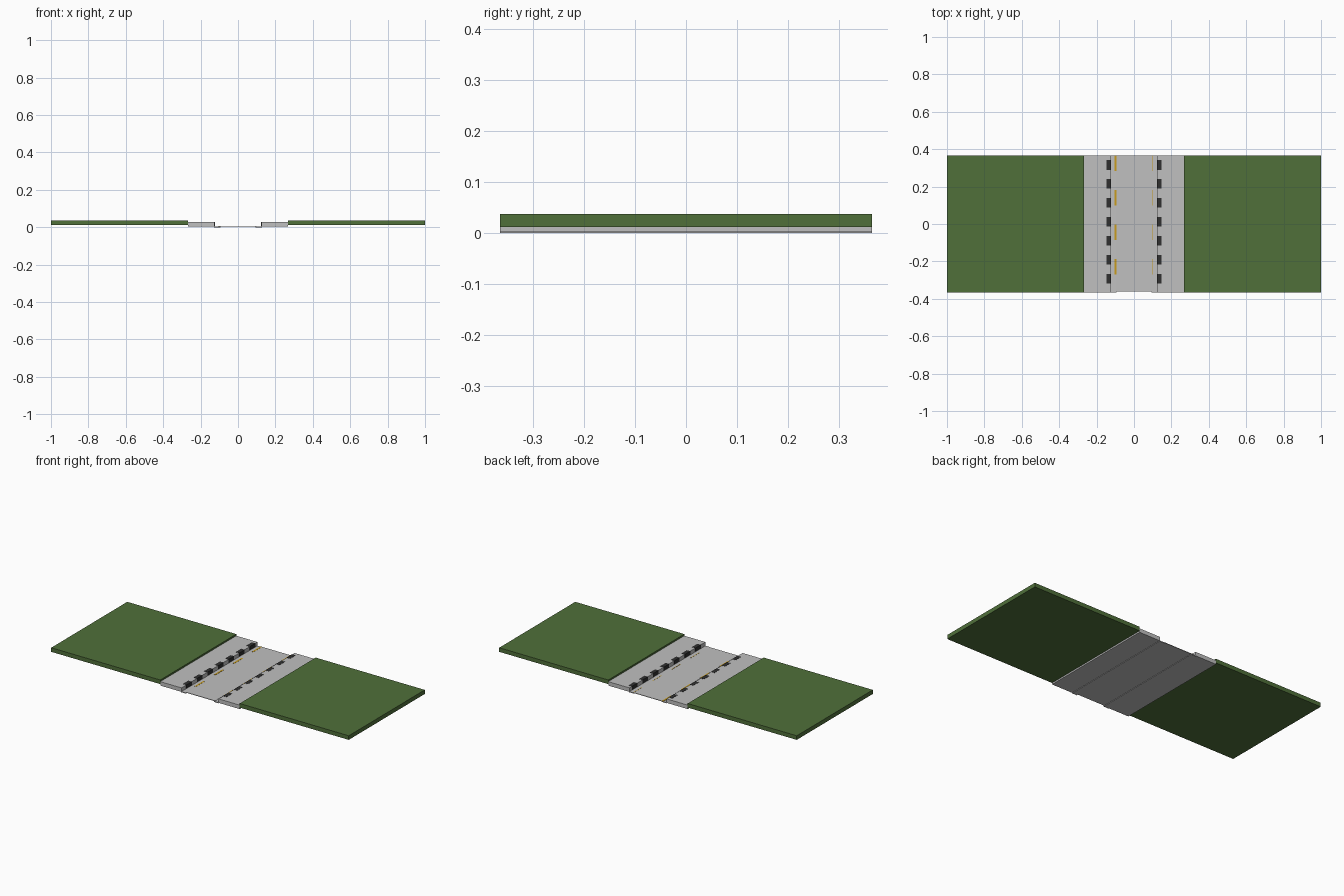
import bpy

if "Cube" in bpy.data.objects:
    bpy.data.objects.remove(bpy.data.objects["Cube"])


def material(name, rgb):
    m = bpy.data.materials.new(name)
    m.diffuse_color = (*rgb, 1)
    m.use_nodes = True
    m.node_tree.nodes["Principled BSDF"].inputs["Base Color"].default_value = m.diffuse_color
    return m


GRASS = material("grass green", (0.08, 0.16, 0.042))
CONCRETE = material("concrete grey", (0.53, 0.53, 0.53))
BLACK = material("kerb black", (0.03, 0.03, 0.03))
YELLOW = material("lane yellow", (0.58, 0.33, 0.012))


def prism(name, profile, spans, mat):
    """Extrude an xz profile along each (y0, y1) span."""
    n = len(profile)
    if sum(a[0] * b[1] - b[0] * a[1] for a, b in
           zip(profile, profile[1:] + profile[:1])) < 0:
        profile = profile[::-1]
    verts, faces = [], []
    for y0, y1 in spans:
        o = len(verts)
        verts += [(x, y, z) for y in (y0, y1) for x, z in profile]
        faces.append([o + i for i in range(n)])
        faces.append([o + n + i for i in reversed(range(n))])
        for i in range(n):
            j = (i + 1) % n
            faces.append([o + j, o + i, o + n + i, o + n + j])
    mesh = bpy.data.meshes.new(name)
    mesh.from_pydata(verts, [], faces)
    mesh.materials.append(mat)
    ob = bpy.data.objects.new(name, mesh)
    bpy.context.collection.objects.link(ob)
    return ob


def rect(x0, x1, z0, z1):
    return [(x0, z0), (x1, z0), (x1, z1), (x0, z1)]


Y = 0.365
full = [(-Y, Y)]

# road surface
prism("road", rect(-0.098, 0.098, 0.003, 0.006), [(-0.36, Y)], CONCRETE)

# black kerb patches and yellow dashes along the road
patches = [(0.316 - 0.1015 * i - 0.026, 0.316 - 0.1015 * i + 0.026) for i in range(7)]
dashes = [(0.283 - 0.184 * i, 0.365 - 0.184 * i) for i in range(4)]

for side, s in (("left", -1), ("right", 1)):
    def m(profile):
        return [(s * x, z) for x, z in profile]

    prism(side + "_lawn", m(rect(0.267, 1.0, 0.012, 0.037)), full, GRASS)
    prism(side + "_sidewalk", m(rect(0.125, 0.267, 0.003, 0.027)), full, CONCRETE)
    prism(side + "_gutter", m([(0.094, 0.0), (0.127, 0.0), (0.127, 0.004), (0.094, 0.005)]),
          full, CONCRETE)
    # patch wraps over the kerb top and down its inner face
    prism(side + "_kerb_patches",
          m([(0.1235, 0.006), (0.1255, 0.006), (0.1255, 0.0265), (0.147, 0.0265),
             (0.147, 0.028), (0.1235, 0.028)]), patches, BLACK)
    # the right-hand line is mostly worn away
    w = 0.010 if s < 0 else 0.003
    prism(side + "_lane_dashes", m(rect(0.098 - w / 2, 0.098 + w / 2, 0.005, 0.0068)),
          dashes, YELLOW)
